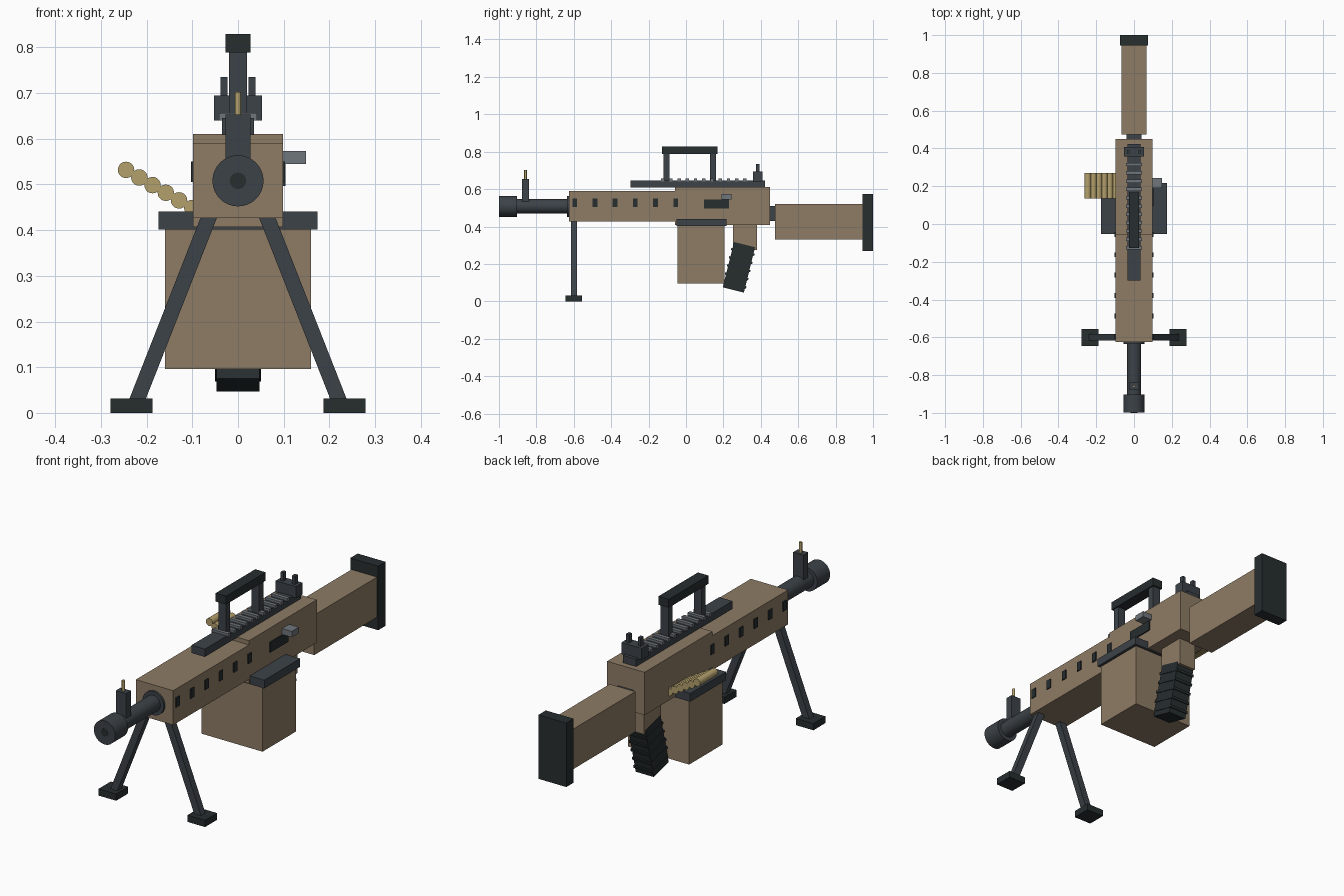
import bpy, math
from mathutils import Vector

if "Cube" in bpy.data.objects:
    bpy.data.objects.remove(bpy.data.objects["Cube"])


def material(name, rgb):
    m = bpy.data.materials.new(name)
    m.diffuse_color = (*rgb, 1)
    m.use_nodes = True
    m.node_tree.nodes["Principled BSDF"].inputs["Base Color"].default_value = m.diffuse_color
    return m


TAN = material("tan", (0.27, 0.20, 0.13))
STEEL = material("dark_steel", (0.045, 0.055, 0.065))
BLACK = material("black_rubber", (0.02, 0.027, 0.028))
BRASS = material("brass", (0.45, 0.35, 0.15))
GREY = material("grey_metal", (0.16, 0.18, 0.20))


def box(name, x, y, z, mat):
    """Box from (min, max) ranges on each axis."""
    lo, hi = Vector((x[0], y[0], z[0])), Vector((x[1], y[1], z[1]))
    bpy.ops.mesh.primitive_cube_add(size=1, location=(lo + hi) / 2)
    o = bpy.context.object
    o.name = name
    o.scale = hi - lo
    bpy.ops.object.transform_apply(location=False, rotation=False, scale=True)
    o.data.materials.append(mat)
    return o


def mid(name, half, y, z, mat):
    """Box centred on x = 0."""
    return box(name, (-half, half), y, z, mat)


def rod(name, a, b, r, mat, sides=32):
    """Cylinder between two points."""
    a, b = Vector(a), Vector(b)
    bpy.ops.mesh.primitive_cylinder_add(vertices=sides, radius=r, depth=(b - a).length,
                                        location=(a + b) / 2)
    o = bpy.context.object
    o.name = name
    o.rotation_euler = (b - a).to_track_quat('Z', 'Y').to_euler()
    o.data.materials.append(mat)
    bpy.ops.object.shade_smooth_by_angle()
    return o


# Barrel and muzzle
BZ = 0.508
rod("barrel", (0, -0.92, BZ), (0, -0.60, BZ), 0.038, STEEL)
rod("barrel_collar", (0, -0.635, BZ), (0, -0.60, BZ), 0.056, STEEL)
rod("muzzle", (0, -0.999, BZ), (0, -0.903, BZ), 0.056, STEEL)
rod("bore", (0, -1.0, BZ), (0, -0.97, BZ), 0.018, BLACK, 24)

# Body
mid("handguard", 0.098, (-0.625, -0.055), (0.427, 0.59), TAN)
mid("receiver", 0.098, (-0.058, 0.45), (0.407, 0.61), TAN)
for s in (-1, 1):
    for i in range(6):
        y = -0.595 + i * 0.108
        box("vent_slot", sorted((s * 0.09, s * 0.103)), (y - 0.013, y + 0.013), (0.505, 0.55), BLACK)
box("ejection_port", (0.09, 0.104), (0.095, 0.23), (0.497, 0.545), BLACK)
box("charging_handle", (0.09, 0.149), (0.19, 0.243), (0.545, 0.573), GREY)

# Stock
mid("stock_connector", 0.04, (0.44, 0.485), (0.43, 0.51), STEEL)
mid("stock", 0.067, (0.475, 0.95), (0.33, 0.52), TAN)
mid("butt_pad", 0.073, (0.945, 1.0), (0.27, 0.573), BLACK)

# Pistol grip with ribs, tilted backwards at the top
mid("grip_mount", 0.045, (0.25, 0.38), (0.275, 0.415), TAN)
tilt = math.radians(-14)
grip_centre = Vector((0, 0.283, 0.182))
grip = mid("grip", 0.047, (-0.058, 0.058), (-0.125, 0.125), BLACK)
grip.location = grip_centre
grip.rotation_euler.x = tilt
for i in range(5):
    h = -0.095 + i * 0.045
    rib = mid("grip_rib", 0.05, (-0.064, 0.064), (-0.006, 0.006), BLACK)
    rib.location = grip_centre + Vector((0, -h * math.sin(tilt), h * math.cos(tilt)))
    rib.rotation_euler.x = tilt

# Ammunition box and belt
mid("ammo_box", 0.16, (-0.045, 0.205), (0.096, 0.405), TAN)
mid("ammo_box_lid", 0.174, (-0.052, 0.217), (0.402, 0.441), STEEL)
for i in range(6):
    x, z = -0.245 + i * 0.029, 0.532 - i * 0.0167
    rod("belt_round", (x, 0.135, z), (x, 0.27, z), 0.018, BRASS, 20)

# Top rail
mid("top_rail", 0.035, (-0.298, 0.423), (0.608, 0.645), STEEL)
for i in range(11):
    y = -0.125 + i * 0.044
    mid("rail_rib", 0.042, (y - 0.009, y + 0.009), (0.64, 0.656), GREY)

# Carry handle
for y in (-0.103, 0.145):
    mid("carry_handle_post", 0.02, (y - 0.016, y + 0.016), (0.64, 0.80), STEEL)
mid("carry_handle_bar", 0.027, (-0.128, 0.168), (0.789, 0.829), BLACK)

# Sights
mid("rear_sight_base", 0.053, (0.358, 0.408), (0.64, 0.695), STEEL)
for s in (-1, 1):
    box("rear_sight_ear", sorted((s * 0.023, s * 0.038)), (0.373, 0.393), (0.69, 0.735), STEEL)
mid("front_sight_post", 0.027, (-0.876, -0.84), (0.53, 0.653), STEEL)
rod("front_sight_bead", (0, -0.858, 0.645), (0, -0.858, 0.702), 0.007, BRASS, 12)

# Bipod: slanted legs as sheared boxes, with feet
for s in (-1, 1):
    leg = box("bipod_leg", (-0.018, 0.018), (-0.616, -0.583), (0.02, 0.435), STEEL)
    for v in leg.data.vertices:
        v.co.x += s * (0.061 if v.co.z > 0 else 0.224)
    box("bipod_foot", sorted((s * 0.187, s * 0.279)), (-0.645, -0.555), (0, 0.032), BLACK)
